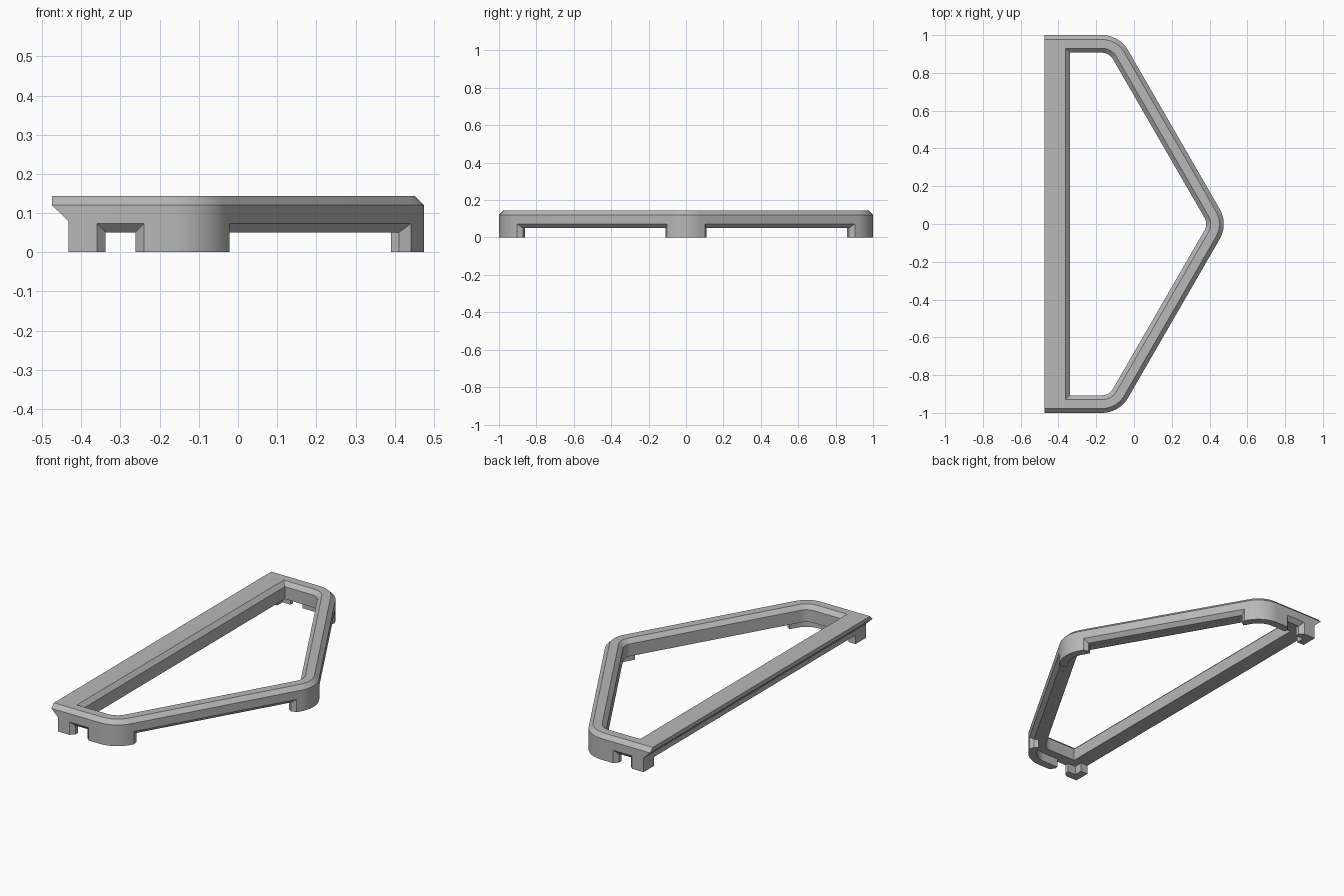
import bpy, bmesh, math
from mathutils import Vector

cube = bpy.data.objects.get("Cube")
if cube:
    bpy.data.objects.remove(cube, do_unlink=True)

RADIUS = 0.16                    # outer corner radius
APEX, CORNER = Vector((0.315, 0)), Vector((-0.17, 0.84))
WALL_X = -0.433                  # straight side
SKIRT = 0.045                    # foot wall thickness
STEPS = 12

grey = bpy.data.materials.new("light_grey")
grey.use_nodes = True
grey.diffuse_color = (0.48, 0.48, 0.48, 1)
grey.node_tree.nodes["Principled BSDF"].inputs["Base Color"].default_value = grey.diffuse_color


def make_object(name, bm):
    bmesh.ops.recalc_face_normals(bm, faces=bm.faces)
    mesh = bpy.data.meshes.new(name)
    bm.to_mesh(mesh)
    bm.free()
    obj = bpy.data.objects.new(name, mesh)
    bpy.context.collection.objects.link(obj)
    return obj


def outline(inset, left):
    """Rounded arrow-shaped plan, counter-clockwise, moved inwards by inset."""
    pts = [(left, -1 + inset)]
    arcs = ((CORNER.x, -CORNER.y, -90), (APEX.x, APEX.y, -30), (CORNER.x, CORNER.y, 30))
    for cx, cy, start in arcs:
        for i in range(STEPS + 1):
            a = math.radians(start + 60 * i / STEPS)
            r = RADIUS - inset
            pts.append((cx + r * math.cos(a), cy + r * math.sin(a)))
    return pts + [(left, 1 - inset)]


# Frame: closed cross-section (inset, straight side x, height) swept round the plan
section = [
    (0, WALL_X, 0), (0, WALL_X, 0.08), (0, -0.475, 0.12), (0.023, -0.475, 0.143),
    (0.07, WALL_X + 0.07, 0.143), (0.093, WALL_X + 0.093, 0.12),
    (0.093, WALL_X + 0.093, 0.05), (SKIRT, WALL_X + SKIRT, 0.05), (SKIRT, WALL_X + SKIRT, 0),
]
bm = bmesh.new()
loops = [[bm.verts.new((x, y, z)) for x, y in outline(d, left)] for d, left, z in section]
for a, b in zip(loops, loops[1:] + loops[:1]):
    for i in range(len(a)):
        j = (i + 1) % len(a)
        bm.faces.new((a[i], a[j], b[j], b[i]))
frame = make_object("frame", bm)
frame.data.materials.append(grey)


def notch_cutter(name, start, end, inward):
    """Opening between two wall points, bevelled on its outer side."""
    along = (end - start).normalized()
    bm = bmesh.new()
    rings = []
    for depth, grow, top in ((-0.01, 0.01, 0.083), (0.022, -0.022, 0.0505), (0.05, -0.022, 0.0505)):
        p = start - along * grow + inward * depth
        q = end + along * grow + inward * depth
        rings.append([bm.verts.new((v.x, v.y, z)) for v, z in ((p, -0.02), (q, -0.02), (q, top), (p, top))])
    for a, b in zip(rings, rings[1:]):
        for i in range(4):
            j = (i + 1) % 4
            bm.faces.new((a[i], a[j], b[j], b[i]))
    bm.faces.new(rings[0])
    bm.faces.new(rings[-1])
    return make_object(name, bm)


# Notches between the feet
cutters = []
normal = Vector((math.cos(math.radians(30)), 0.5))
run = (CORNER - APEX).normalized()
for side, label in ((-1, "front"), (1, "back")):
    flip = Vector((1, side))
    first = (APEX + normal * RADIUS + run * 0.025) * flip
    last = (CORNER + normal * RADIUS - run * 0.02) * flip
    cutters.append(notch_cutter(label + "_slanted_notch", first, last, -normal * flip))
    cutters.append(notch_cutter(label + "_end_notch", Vector((-0.36, side)),
                                Vector((-0.24, side)), Vector((0, -side))))

# Long opening under the straight side
bm = bmesh.new()
bmesh.ops.create_cube(bm, size=1)
for v in bm.verts:
    v.co = (-0.42 + v.co.x * 0.07, v.co.y * 1.814, 0.01525 + v.co.z * 0.0705)
cutters.append(make_object("straight_side_notch", bm))

for cutter in cutters:
    cutter.hide_render = True
    mod = frame.modifiers.new(cutter.name, "BOOLEAN")
    mod.operation = "DIFFERENCE"
    mod.solver = "EXACT"
    mod.object = cutter

# Bake the cuts and remove the cutters
bpy.context.view_layer.update()
baked = bpy.data.meshes.new_from_object(frame.evaluated_get(bpy.context.evaluated_depsgraph_get()))
frame.modifiers.clear()
frame.data = baked
for cutter in cutters:
    bpy.data.objects.remove(cutter, do_unlink=True)

bpy.ops.object.select_all(action="DESELECT")
frame.select_set(True)
bpy.context.view_layer.objects.active = frame
bpy.ops.object.shade_smooth_by_angle(angle=math.radians(25))
